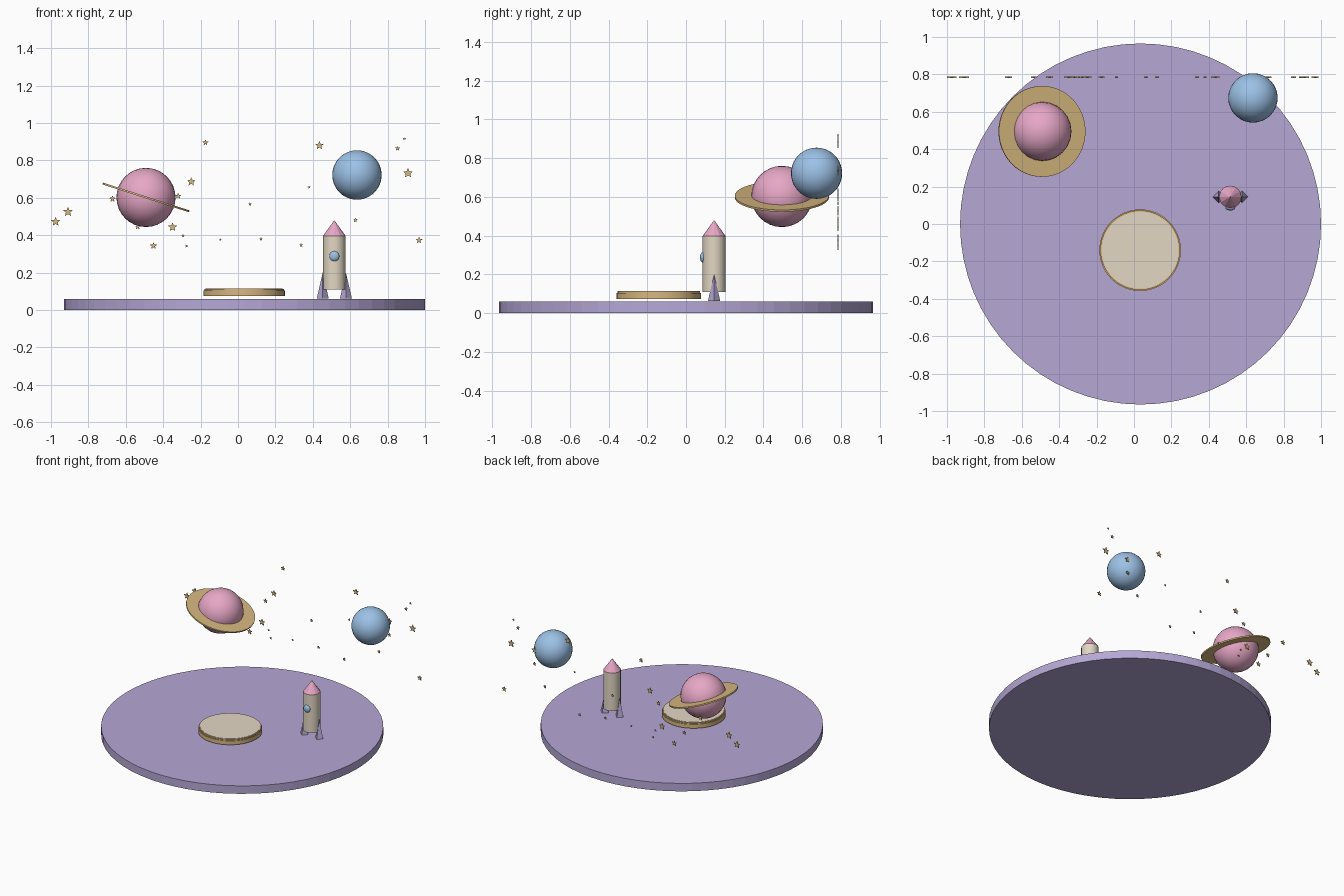
import bpy, bmesh, math
from mathutils import Matrix

if "Cube" in bpy.data.objects:
    bpy.data.objects.remove(bpy.data.objects["Cube"])


def material(name, rgb):
    m = bpy.data.materials.new(name)
    m.diffuse_color = tuple((c / 255) ** 2.2 for c in rgb) + (1,)
    m.use_nodes = True
    m.node_tree.nodes["Principled BSDF"].inputs["Base Color"].default_value = m.diffuse_color
    return m


PURPLE = material("lavender", (180, 166, 212))
GOLD = material("gold", (214, 182, 126))
CREAM = material("cream", (226, 214, 194))
PINK = material("pink", (234, 168, 200))
BLUE = material("blue", (155, 192, 230))


def finish(name, mat, smooth=False):
    ob = bpy.context.object
    ob.name = name
    ob.data.materials.append(mat)
    if smooth:
        bpy.ops.object.shade_smooth_by_angle(angle=math.radians(35))
    return ob


def cone(name, mat, x, y, z0, z1, r0, r1, sides, smooth=False):
    bpy.ops.mesh.primitive_cone_add(vertices=sides, radius1=r0, radius2=r1,
                                    depth=z1 - z0, location=(x, y, (z0 + z1) / 2))
    return finish(name, mat, smooth)


def ball(name, mat, loc, r, segs, rings):
    bpy.ops.mesh.primitive_uv_sphere_add(segments=segs, ring_count=rings,
                                         radius=r, location=loc)
    return finish(name, mat, True)


# Ground disc and round podium
cone("ground_disc", PURPLE, 0.035, 0, 0, 0.06, 0.965, 0.965, 64)
cone("podium_base", GOLD, 0.033, -0.14, 0.074, 0.104, 0.218, 0.218, 48, True)
cone("podium_rim", GOLD, 0.033, -0.14, 0.104, 0.113, 0.213, 0.213, 48, True)
cone("podium_top", CREAM, 0.033, -0.14, 0.105, 0.115, 0.206, 0.206, 48, True)

# Rocket
RX, RY = 0.515, 0.145
cone("rocket_body", CREAM, RX, RY, 0.11, 0.397, 0.06, 0.06, 16, True)
cone("rocket_nose", PINK, RX, RY, 0.397, 0.48, 0.06, 0, 12)
for side, tag in ((-1, "left"), (1, "right")):
    cone("rocket_fin_" + tag, PURPLE, RX + side * 0.062, RY, 0.062, 0.2, 0.032, 0, 4)
window = ball("rocket_window", BLUE, (RX, RY - 0.058, 0.288), 0.027, 16, 10)
window.scale.y = 0.55

# Planets
ball("blue_planet", BLUE, (0.636, 0.674, 0.722), 0.132, 32, 20)
PLANET = (-0.492, 0.495, 0.602)
ball("pink_planet", PINK, PLANET, 0.158, 24, 16)

# Tilted flat ring: a rectangular section spun round the planet
bm = bmesh.new()
section = [bm.verts.new((r, 0, z)) for r, z in
           ((0.15, -0.005), (0.243, -0.005), (0.243, 0.005), (0.15, 0.005))]
edges = [bm.edges.new((section[i], section[(i + 1) % 4])) for i in range(4)]
bmesh.ops.spin(bm, geom=section + edges, cent=(0, 0, 0), axis=(0, 0, 1),
               angle=math.tau, steps=48, use_duplicate=False)
bmesh.ops.remove_doubles(bm, verts=bm.verts, dist=1e-4)
bmesh.ops.recalc_face_normals(bm, faces=bm.faces)
me = bpy.data.meshes.new("planet_ring")
bm.to_mesh(me)
bm.free()
me.materials.append(GOLD)
ring = bpy.data.objects.new("planet_ring", me)
ring.location = PLANET
ring.rotation_euler.y = math.radians(17.8)
bpy.context.collection.objects.link(ring)

# Flat five-pointed star, facing front, shared by every star
bm = bmesh.new()
pts = []
for i in range(10):
    r, a = (1 if i % 2 == 0 else 0.45), math.pi / 2 + i * math.pi / 5
    pts.append(bm.verts.new((r * math.cos(a), -0.004, r * math.sin(a))))
face = bm.faces.new(pts)
out = bmesh.ops.extrude_face_region(bm, geom=[face])
bmesh.ops.translate(bm, vec=(0, 0.008, 0),
                    verts=[v for v in out["geom"] if isinstance(v, bmesh.types.BMVert)])
bmesh.ops.recalc_face_normals(bm, faces=bm.faces)
star_mesh = bpy.data.meshes.new("star")
bm.to_mesh(star_mesh)
bm.free()
star_mesh.materials.append(GOLD)

# Star positions and sizes (x, z, radius)
STARS = [
    (-0.975, 0.472, 0.026), (-0.909, 0.525, 0.027), (-0.671, 0.594, 0.019),
    (-0.536, 0.445, 0.016), (-0.452, 0.343, 0.02), (-0.350, 0.443, 0.025),
    (-0.320, 0.610, 0.017), (-0.250, 0.686, 0.024), (-0.174, 0.895, 0.017),
    (-0.294, 0.398, 0.009), (-0.275, 0.342, 0.009), (-0.094, 0.377, 0.008),
    (0.064, 0.566, 0.011), (0.123, 0.379, 0.011), (0.337, 0.347, 0.012),
    (0.380, 0.657, 0.008), (0.435, 0.880, 0.024), (0.628, 0.481, 0.013),
    (0.715, 0.733, 0.022), (0.715, 0.630, 0.014), (0.853, 0.864, 0.014),
    (0.890, 0.916, 0.008), (0.909, 0.732, 0.028), (0.968, 0.373, 0.019),
]
for i, (x, z, r) in enumerate(STARS):
    star = bpy.data.objects.new(f"star_{i + 1}", star_mesh)
    star.matrix_world = (Matrix.Translation((x, 0.785, z))
                         @ Matrix.Diagonal((r, 0.8, r, 1)))
    bpy.context.collection.objects.link(star)
